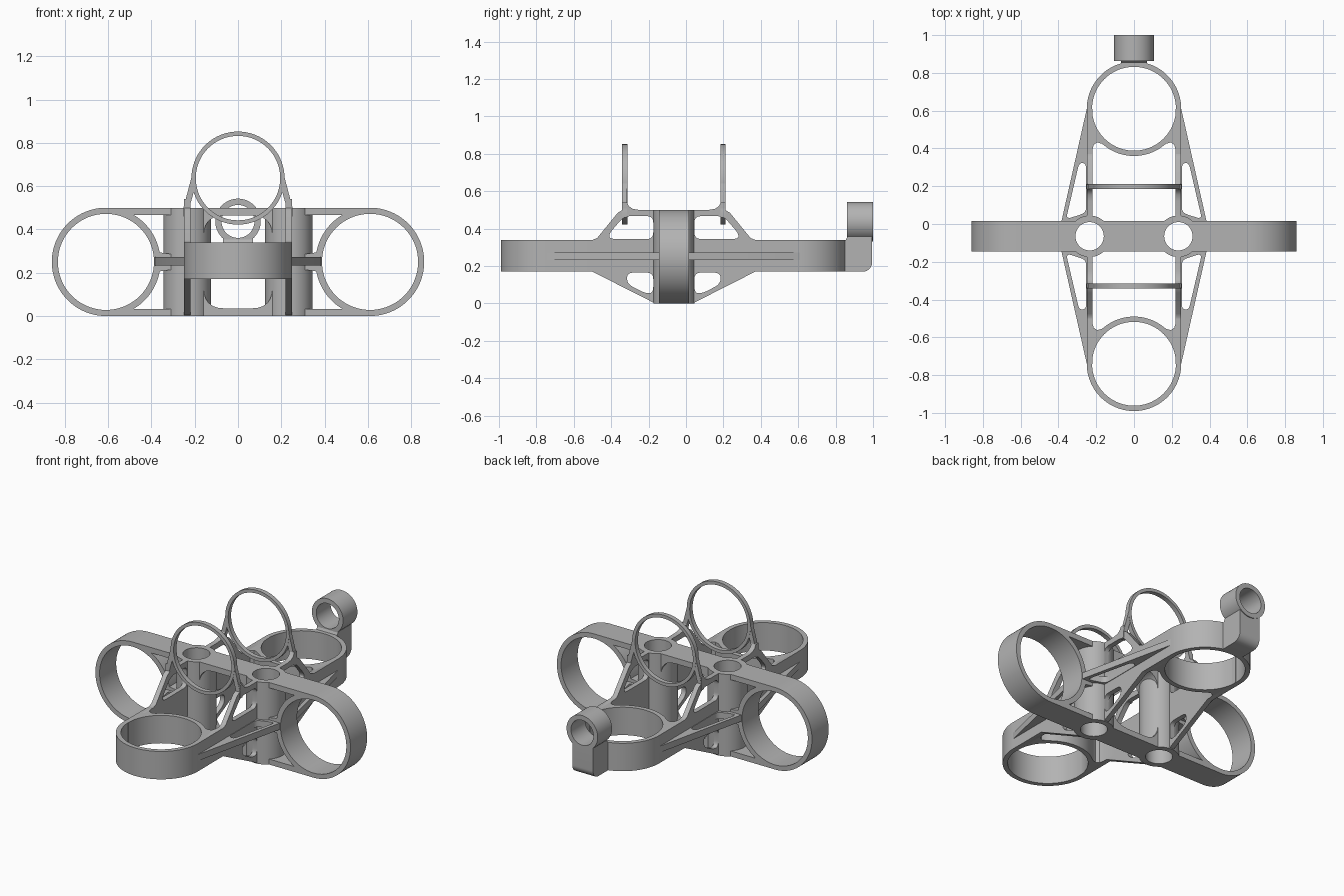
import bpy, bmesh
from math import sin, cos, radians
from mathutils import Vector

if "Cube" in bpy.data.objects:
    bpy.data.objects.remove(bpy.data.objects["Cube"], do_unlink=True)

GREY = (0.45, 0.45, 0.45, 1)
grey = bpy.data.materials.new("plain grey")
grey.use_nodes = True
grey.diffuse_color = GREY
grey.node_tree.nodes["Principled BSDF"].inputs["Base Color"].default_value = GREY

MID = -0.065          # y of the hub plane
POST_X = 0.235
AXES = {"xy": lambda u, v, w: (u, v, w),
        "xz": lambda u, v, w: (u, w, v),
        "yz": lambda u, v, w: (w, u, v)}


def arc(cx, cy, r, a=0, b=360, n=72):
    count = n if b - a == 360 else n + 1
    steps = [radians(a + (b - a) * i / n) for i in range(count)]
    return [(cx + r * cos(t), cy + r * sin(t)) for t in steps]


def rounded(points, r, n=6):
    out = []
    for i, p in enumerate(points):
        p = Vector(p)
        ends = []
        for q in (points[i - 1], points[(i + 1) % len(points)]):
            d = Vector(q) - p
            ends.append(p + d.normalized() * min(r, d.length * 0.48))
        for k in range(n + 1):
            t = k / n
            out.append(tuple(ends[0] * (1 - t) ** 2 + p * 2 * t * (1 - t) + ends[1] * t * t))
    return out


def flip_u(points, centre=0):
    return [(2 * centre - u, v) for u, v in reversed(points)]


def flip_v(points, centre):
    return [(u, 2 * centre - v) for u, v in reversed(points)]


def slab(name, loops, plane, lo, hi):
    """Outline plus holes, filled and extruded between lo and hi."""
    curve = bpy.data.curves.new(name, "CURVE")
    curve.dimensions = "2D"
    curve.fill_mode = "BOTH"
    curve.extrude = (hi - lo) / 2
    for loop in loops:
        spline = curve.splines.new("POLY")
        spline.points.add(len(loop) - 1)
        for point, (u, v) in zip(spline.points, loop):
            point.co = (u, v, 0, 1)
        spline.use_cyclic_u = True
    temp = bpy.data.objects.new(name + " curve", curve)
    bpy.context.collection.objects.link(temp)
    graph = bpy.context.evaluated_depsgraph_get()
    mesh = bpy.data.meshes.new_from_object(temp.evaluated_get(graph))
    bpy.data.objects.remove(temp, do_unlink=True)
    bpy.data.curves.remove(curve)
    bm = bmesh.new()
    bm.from_mesh(mesh)
    for vert in bm.verts:
        vert.co = AXES[plane](vert.co.x, vert.co.y, vert.co.z + (lo + hi) / 2)
    bmesh.ops.remove_doubles(bm, verts=bm.verts, dist=0.00005)
    bmesh.ops.recalc_face_normals(bm, faces=bm.faces)
    bm.to_mesh(mesh)
    bm.free()
    mesh.materials.clear()
    mesh.materials.append(grey)
    obj = bpy.data.objects.new(name, mesh)
    bpy.context.collection.objects.link(obj)
    return obj


parts, drilled = [], []

# Upright cross frame with a large ring at each end
outline = arc(0.61, 0.25, 0.25, -90, 90) + arc(-0.61, 0.25, 0.25, 90, 270)
window = rounded([(-0.16, 0.035), (0.16, 0.035), (0.16, 0.465), (-0.16, 0.465)], 0.1)
pocket = [(0.30, 0.285), (0.30, 0.467), (0.48, 0.467)] + arc(0.61, 0.25, 0.252, 121, 170, 16)
pockets = [pocket, flip_u(pocket), flip_v(pocket, 0.25), flip_u(flip_v(pocket, 0.25))]
rings = [arc(s * 0.61, 0.25, 0.222) for s in (1, -1)]
drilled.append(slab("cross_frame", [outline, window] + rings + pockets, "xz", MID - 0.08, MID + 0.08))

# Horizontal rings with short arms running toward the hub
half = [(0.17, 0.425), (0.195, 0.432), (0.213, 0.42), (0.22, 0.395), (0.22, 0.3), (0.25, 0.3)]
loop = arc(0, 0.61, 0.25, 0, 180) + flip_u(half) + arc(0, 0.61, 0.25, 232, 308, 20) + half
hole = arc(0, 0.61, 0.222)
parts.append(slab("back_ring", [loop, hole], "xy", 0.17, 0.34))
parts.append(slab("front_ring", [flip_v(loop, MID), flip_v(hole, MID)], "xy", 0.17, 0.34))

# Side plates with lightening holes and fillets below the upright rings
back = [(0.035, 0), (0.37, 0.17), (0.61, 0.17), (0.61, 0.34), (0.37, 0.34), (0.345, 0.35),
        (0.235, 0.485), (0.21, 0.5), (0.21, 0.54), (0.186, 0.54), (0.175, 0.52),
        (0.155, 0.506), (0.12, 0.5)]
upper = rounded([(0.045, 0.345), (0.28, 0.345), (0.28, 0.375), (0.2, 0.467), (0.045, 0.467)], 0.035)
lower = rounded([(0.045, 0.165), (0.045, 0.055), (0.09, 0.055), (0.185, 0.105), (0.185, 0.165)], 0.035)
plate = [back + flip_u(back, MID), upper, lower, flip_u(upper, MID), flip_u(lower, MID)]
for side, lo, hi in (("left", 0.22, 0.25), ("right", -0.25, -0.22)):
    drilled.append(slab(side + "_side_plate", plate, "yz", lo, hi))

# Thin diagonal webs bracing the rings
rim = [(0.385, 0.01), (0.25, 0.61), (0.235, 0.61)]
gap = rounded([(0.253, 0.32), (0.253, 0.06), (0.36, 0.025), (0.29, 0.325)], 0.03)
web = [rim + flip_v(rim, MID), gap, flip_v(gap, MID)]
drilled.append(slab("left_web", web, "xy", 0.233, 0.272))
drilled.append(slab("right_web", [flip_u(p) for p in web], "xy", 0.233, 0.272))

# Hollow vertical posts
for side, s in (("left", 1), ("right", -1)):
    loops = [arc(s * POST_X, MID, r) for r in (0.11, 0.075)]
    parts.append(slab(side + "_post", loops, "xy", 0, 0.5))

# Upright rings with their struts
strut = [(0.2, 0.635), (0.21, 0.66), (0.252, 0.5), (0.252, 0.46), (0.222, 0.46), (0.222, 0.51), (0.197, 0.6)]
for end, y in (("back", 0.198), ("front", -0.328)):
    loops = [arc(0, 0.637, r) for r in (0.215, 0.195)]
    parts.append(slab(end + "_upright_ring", loops, "xz", y - 0.014, y + 0.014))
    for side, shape in (("left", strut), ("right", flip_u(strut))):
        parts.append(slab(f"{end}_{side}_strut", [shape], "xz", y - 0.013, y + 0.013))

# Rear socket on its neck
socket = [arc(0, 0.437, r) for r in (0.105, 0.076)]
parts.append(slab("rear_socket", socket, "xz", 0.862, 1.0))
heel = arc(0.945, 0.22, 0.05, -90, 0, 12)
neck = [(0.835, 0.17)] + heel + [(0.995, 0.358), (0.864, 0.358), (0.855, 0.34), (0.835, 0.34)]
parts.append(slab("rear_neck", [neck], "yz", -0.07, 0.07))

# Drill the post bores through everything that crosses them
for s in (1, -1):
    cutter = slab("bore_cutter", [arc(s * POST_X, MID, 0.075)], "xy", -0.1, 0.6)
    cutter.hide_render = True
    for obj in drilled:
        mod = obj.modifiers.new("bore", "BOOLEAN")
        mod.operation = "DIFFERENCE"
        mod.solver = "EXACT"
        mod.object = cutter
        bpy.context.view_layer.objects.active = obj
        bpy.ops.object.modifier_apply(modifier=mod.name)
    bpy.data.objects.remove(cutter, do_unlink=True)

# Smooth round walls, keep edges crisp
bpy.ops.object.select_all(action="DESELECT")
for obj in parts + drilled:
    obj.select_set(True)
bpy.context.view_layer.objects.active = parts[0]
bpy.ops.object.shade_smooth_by_angle(angle=radians(30))
